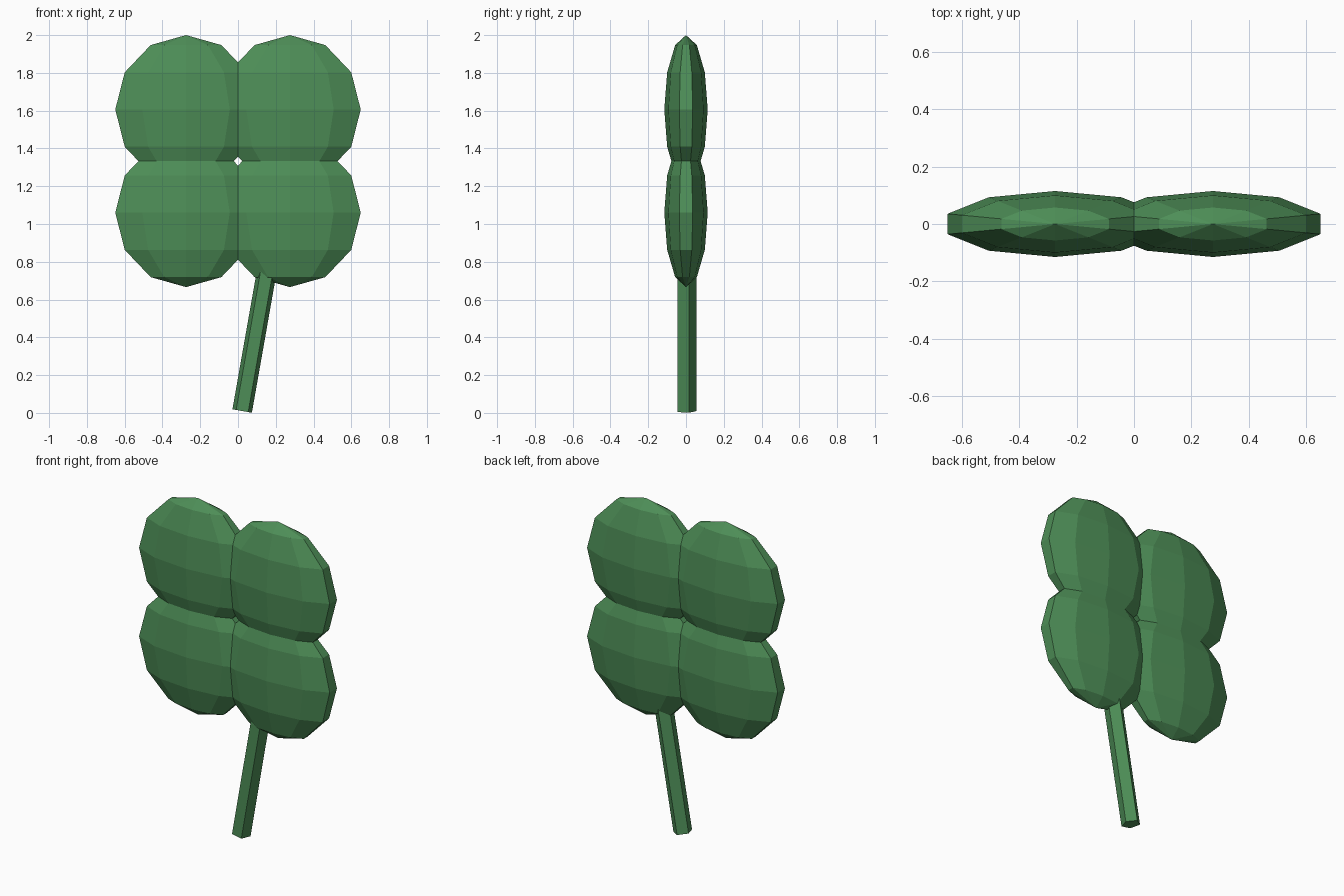
import bpy, bmesh, math
from mathutils import Matrix

cube = bpy.data.objects.get("Cube")
if cube:
    bpy.data.objects.remove(cube, do_unlink=True)

green = bpy.data.materials.new("clover_green")
colour = (0.075, 0.27, 0.095, 1)
green.use_nodes = True
green.diffuse_color = colour
green.node_tree.nodes["Principled BSDF"].inputs["Base Color"].default_value = colour


def finish(name, bm):
    bmesh.ops.recalc_face_normals(bm, faces=bm.faces[:])
    mesh = bpy.data.meshes.new(name)
    bm.to_mesh(mesh)
    bm.free()
    mesh.materials.append(green)
    obj = bpy.data.objects.new(name, mesh)
    bpy.context.collection.objects.link(obj)
    return obj


def leaf(name, x, z, radius=0.394, depth=0.115, rings=6, sides=10):
    # Half-circle profile revolved about z, then flattened front to back
    bm = bmesh.new()
    profile = []
    for i in range(rings + 1):
        a = math.pi * i / rings
        profile.append(bm.verts.new((0, radius * math.sin(a), radius * math.cos(a))))
    edges = [bm.edges.new(pair) for pair in zip(profile, profile[1:])]
    bmesh.ops.spin(bm, geom=profile + edges, axis=(0, 0, 1), cent=(0, 0, 0),
                   angle=math.tau, steps=sides)
    bmesh.ops.remove_doubles(bm, verts=bm.verts[:], dist=0.001)
    bmesh.ops.scale(bm, vec=(1, depth / radius, 1), verts=bm.verts[:])
    finish(name, bm).location = (x, 0, z)


# Four leaves
for side, sign in (("left", 1), ("right", -1)):
    for level, z in (("upper", 1.606), ("lower", 1.06)):
        leaf(f"{level}_{side}_leaf", sign * 0.275, z)

# Five-sided stem leaning into the lower left leaf, one edge facing the back
length, lean = 0.85, math.radians(10)
bm = bmesh.new()
bmesh.ops.create_cone(bm, cap_ends=True, segments=5, radius1=0.055, radius2=0.055,
                      depth=length)
bm.verts.ensure_lookup_table()
ref = bm.verts[0].co
turn = math.pi / 2 - math.atan2(ref.y, ref.x)
bmesh.ops.rotate(bm, verts=bm.verts[:], matrix=Matrix.Rotation(turn, 3, 'Z'))
bmesh.ops.translate(bm, verts=bm.verts[:], vec=(0, 0, length / 2))
stem = finish("stem", bm)
stem.rotation_euler.y = lean
stem.location = (0.022, 0, 0.01)
